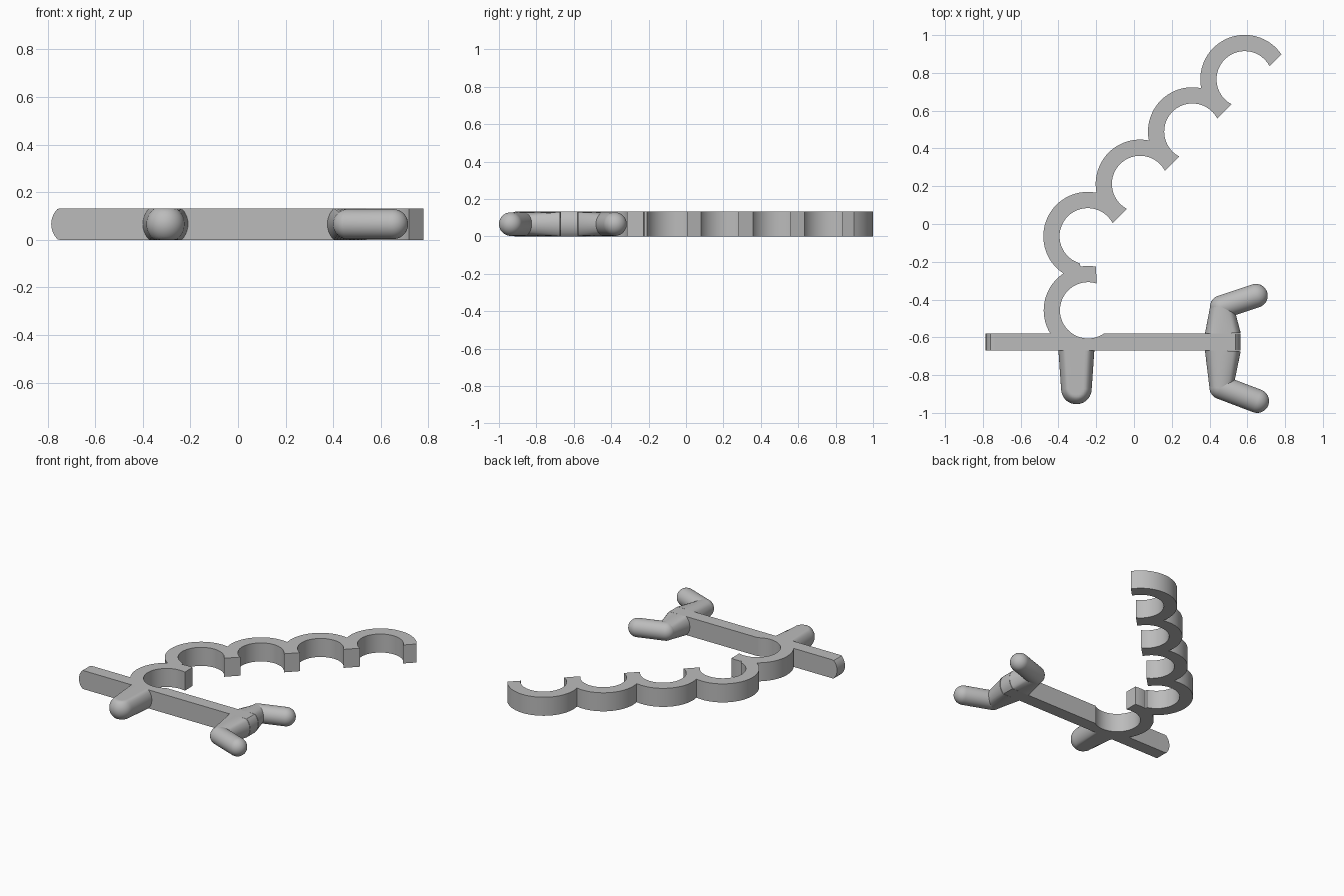
import bpy, bmesh
from math import sin, cos, radians, pi
from mathutils import Vector

HEIGHT = 0.132
MID = HEIGHT / 2
OUTER, INNER = 0.235, 0.149
BACK, FRONT = -0.58, -0.67   # faces of the straight bar

cube = bpy.data.objects.get("Cube")
if cube:
    bpy.data.objects.remove(cube)

grey = bpy.data.materials.new("plain grey")
grey.use_nodes = True
grey.diffuse_color = (0.5, 0.5, 0.5, 1)
grey.node_tree.nodes["Principled BSDF"].inputs["Base Color"].default_value = (0.5, 0.5, 0.5, 1)


def finish(name, bm):
    bmesh.ops.recalc_face_normals(bm, faces=bm.faces)
    mesh = bpy.data.meshes.new(name)
    bm.to_mesh(mesh)
    bm.free()
    mesh.materials.append(grey)
    obj = bpy.data.objects.new(name, mesh)
    bpy.context.collection.objects.link(obj)
    bpy.ops.object.select_all(action='DESELECT')
    obj.select_set(True)
    bpy.context.view_layer.objects.active = obj
    bpy.ops.object.shade_smooth_by_angle(angle=radians(30))
    return obj


def arc(centre, radius, start, end):
    steps = max(3, int(abs(end - start) / 5))
    angles = [radians(start + (end - start) * i / steps) for i in range(steps + 1)]
    return [(centre[0] + radius * cos(a), centre[1] + radius * sin(a)) for a in angles]


def rod(name, start, end, r0, r1, round_start=False, round_end=True):
    """Tapered round rod lying flat, with its top and bottom shaved to the slab height."""
    a, b = Vector((*start, MID)), Vector((*end, MID))
    length = (b - a).length
    along = (b - a).normalized()
    side = along.cross(Vector((0, 0, 1)))
    dome = [radians(d) for d in range(10, 90, 10)]
    profile = [(0, r0), (length, r1)]
    if round_start:
        profile = [(-r0 * sin(d), r0 * cos(d)) for d in reversed(dome)] + profile
    if round_end:
        profile += [(length + r1 * sin(d), r1 * cos(d)) for d in dome]
    bm = bmesh.new()
    sides, rings = 40, []
    for dist, radius in profile:
        ring = []
        for i in range(sides):
            t = 2 * pi * i / sides
            p = a + along * dist + side * radius * cos(t)
            p.z = min(HEIGHT, max(0, MID + radius * sin(t)))
            ring.append(bm.verts.new(p))
        rings.append(ring)
    for low, high in zip(rings, rings[1:]):
        for i in range(sides):
            j = (i + 1) % sides
            bm.faces.new((low[i], low[j], high[j], high[i]))
    # End caps, pointed out to the pole where rounded
    for ring, rounded, pole in ((rings[0], round_start, a - along * r0),
                                (rings[-1], round_end, b + along * r1)):
        if rounded:
            tip = bm.verts.new(pole)
            for i in range(sides):
                bm.faces.new((ring[i], ring[(i + 1) % sides], tip))
        else:
            bm.faces.new(ring)
    return finish(name, bm)


# Bar and chain of open rings, as one extruded outline
first = (-0.243, -0.457)
chain = [(-0.245 + 0.277 * i, -0.065 + 0.277 * i) for i in range(4)]
outline = [(-0.695, FRONT), (0.47, FRONT), (0.47, BACK)]
outline += arc(first, INNER, 303.8, 73)
outline += arc(first, OUTER, 79.5, 100)
for i, c in enumerate(chain):
    outline += arc(c, INNER, 254 if i == 0 else 242, 28)
for i in reversed(range(4)):
    outline += arc(chain[i], OUTER, 34.2 if i == 3 else 78.5, 236.5 if i == 0 else 191.5)
outline += arc(first, OUTER, 123.5, 211.5)
outline.append((-0.695, BACK))

bm = bmesh.new()
base = bm.faces.new([bm.verts.new((x, y, 0)) for x, y in outline])
raised = bmesh.ops.extrude_face_region(bm, geom=[base], use_keep_orig=True)
top = [v for v in raised["geom"] if isinstance(v, bmesh.types.BMVert)]
bmesh.ops.translate(bm, verts=top, vec=(0, 0, HEIGHT))
bmesh.ops.remove_doubles(bm, verts=bm.verts, dist=0.0005)
finish("bar_with_ring_chain", bm)

# Rounded bar ends
rod("bar_end_right", (-0.695, FRONT), (-0.695, BACK), 0.09, 0.09, round_end=False)
rod("bar_end_left", (0.47, FRONT), (0.47, BACK), 0.095, 0.095, round_end=False)

# Stubby front post
rod("front_post", (-0.305, FRONT), (-0.305, -0.873), 0.095, 0.081)

# Forked grip: tapered limbs, each with a bent round finger
for name, root, elbow, tip in (
        ("back", (0.47, BACK), (0.465, -0.44), (0.645, -0.38)),
        ("front", (0.47, FRONT), (0.462, -0.865), (0.652, -0.937))):
    rod(name + "_limb", root, elbow, 0.095, 0.063)
    rod(name + "_finger", elbow, tip, 0.063, 0.063, round_start=True)
